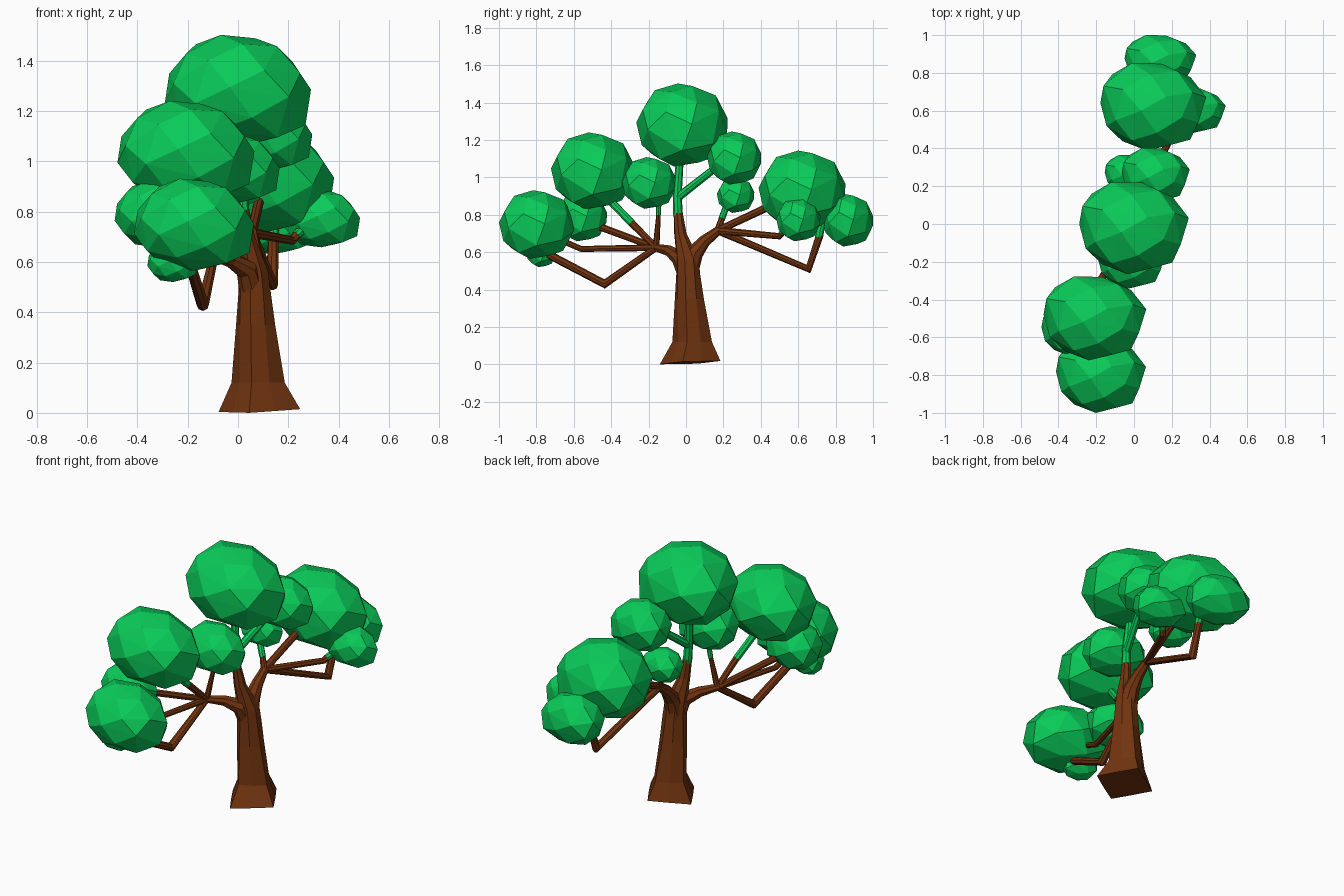
import bpy, bmesh, math
from mathutils import Vector

if "Cube" in bpy.data.objects:
    bpy.data.objects.remove(bpy.data.objects["Cube"])


def material(name, color):
    m = bpy.data.materials.new(name)
    m.diffuse_color = color
    m.use_nodes = True
    m.node_tree.nodes["Principled BSDF"].inputs["Base Color"].default_value = m.diffuse_color
    return m


BARK = material("bark", (0.17, 0.035, 0.005, 1))
LEAF = material("leaf", (0.003, 0.6, 0.1, 1))


def finish(bm, name, mat):
    bmesh.ops.recalc_face_normals(bm, faces=bm.faces[:])
    me = bpy.data.meshes.new(name)
    bm.to_mesh(me)
    bm.free()
    me.materials.append(mat)
    ob = bpy.data.objects.new(name, me)
    bpy.context.collection.objects.link(ob)
    return ob


def skin_rings(bm, rings):
    n = len(rings[0])
    for a, b in zip(rings, rings[1:]):
        for i in range(n):
            j = (i + 1) % n
            bm.faces.new((a[i], a[j], b[j], b[i]))
    bm.faces.new(rings[0])
    bm.faces.new(rings[-1])


def limb(name, path, mat=BARK, sides=8):
    """Tapered tube through (x, y, z, radius) points."""
    bm = bmesh.new()
    pts = [Vector(p[:3]) for p in path]
    d0 = (pts[1] - pts[0]).normalized()
    u = d0.orthogonal().normalized()
    prev, rings = d0, []
    for k, p in enumerate(pts):
        a = (p - pts[k - 1]).normalized() if k else d0
        b = (pts[k + 1] - p).normalized() if k < len(pts) - 1 else a
        d = (a + b).normalized()
        u = prev.rotation_difference(d) @ u
        v = d.cross(u)
        prev = d
        rings.append([bm.verts.new(p + path[k][3] * (
            math.cos(2 * math.pi * i / sides) * u + math.sin(2 * math.pi * i / sides) * v))
            for i in range(sides)])
    skin_rings(bm, rings)
    finish(bm, name, mat)


def clump_shape(count=32):
    """Shared leaf clump: spread points with soft bulges, fitted to a unit box."""
    bulges = [Vector(b).normalized() for b in (
        (.7, .7, -.25), (.8, -.25, -.6), (-.5, .6, -.5), (-.55, .7, .35))]
    pts = []
    for i in range(count):
        z = 1 - (2 * i + 1) / count
        r, t = math.sqrt(1 - z * z), i * 2.39996
        p = Vector((z, r * math.cos(t), r * math.sin(t)))
        pts.append(p * (1 + sum(.17 * max(0, p.dot(b)) ** 4 for b in bulges)))
    lo = [min(p[k] for p in pts) for k in range(3)]
    hi = [max(p[k] for p in pts) for k in range(3)]
    return [[2 * (p[k] - lo[k]) / (hi[k] - lo[k]) - 1 for k in range(3)] for p in pts]


SHAPE = clump_shape()


def foliage(name, centre, half):
    bm = bmesh.new()
    for p in SHAPE:
        bm.verts.new([centre[k] + half[k] * p[k] for k in range(3)])
    bmesh.ops.convex_hull(bm, input=bm.verts[:])
    finish(bm, name, LEAF)


# Trunk: square flared foot turning into an octagonal stem
bm = bmesh.new()
rings = []
for x, y, z, r, mid in [(.085, .022, 0, .167, .72), (.08, .033, .12, .109, .8),
                        (.07, .018, .35, .08, .92), (.066, .012, .48, .066, 1),
                        (.06, .008, .56, .062, 1), (.048, -.01, .63, .048, 1),
                        (.034, -.03, .7, .034, 1), (.02, -.042, .81, .025, 1)]:
    ring = []
    for i in range(8):
        a = math.radians(-104 + 45 * i)
        rr = r * (mid if i % 2 else 1)
        vx, vy = x + rr * math.cos(a), y + rr * math.sin(a)
        # the cut under the foot is slightly tilted
        ring.append(bm.verts.new((vx, vy, z if z else max(0, .045 * (vx + vy + .1)))))
    rings.append(ring)
skin_rings(bm, rings)
finish(bm, "trunk", BARK)

# Main forks
limb("left_fork", [(.06, .01, .48, .055), (.035, -.035, .57, .045), (-.03, -.09, .607, .03),
                   (-.1, -.165, .625, .02)])
limb("right_fork", [(.06, .01, .5, .058), (.06, .05, .6, .045), (.058, .1, .66, .033),
                    (.055, .175, .718, .023)])

# Branches: brown from the fork, green where they enter the foliage
A = (-.095, -.16, .624, .018)
B = (.055, .17, .715, .02)
limb("left_low_branch", [A, (-.14, -.435, .43, .025), (-.19, -.74, .59, .022)])
limb("left_mid_branch", [A, (-.2, -.56, .617, .016), (-.21, -.66, .66, .016)])
limb("left_outer_branch", [A, (-.3, -.5, .75, .02)])
limb("left_upper_branch", [A, (-.13, -.29, .755, .02)])
limb("left_upper_twig", [(-.13, -.29, .755, .021), (-.18, -.42, .89, .021)], LEAF)
limb("left_inner_branch", [A, (-.06, -.147, .8, .012)])
limb("left_inner_twig", [(-.06, -.147, .8, .014), (-.035, -.145, .93, .014)], LEAF)
limb("right_low_branch", [B, (.135, .655, .51, .025), (.14, .715, .69, .021)])
limb("right_low_twig", [(.14, .71, .68, .022), (.14, .73, .78, .022)], LEAF)
limb("right_mid_branch", [B, (.215, .5, .685, .018), (.235, .52, .71, .018)])
limb("right_mid_twig", [(.23, .515, .705, .019), (.28, .56, .75, .019)], LEAF)
limb("right_upper_branch", [B, (.09, .5, .87, .021)])
limb("right_inner_branch", [B, (.03, .19, .775, .016)])
limb("right_inner_twig", [(.03, .19, .775, .018), (-.02, .225, .87, .018)], LEAF)
limb("centre_stem", [(.02, -.042, .79, .026), (.015, -.047, .9, .024), (0, -.03, 1.14, .02)], LEAF)
limb("centre_side_stem", [(.015, -.047, .89, .023), (.09, .17, 1.06, .02)], LEAF)

# Foliage clumps: centre, half size
clumps = {
    "top": ((0, -.022, 1.28), (.29, .244, .222)),
    "left_upper": ((-.207, -.5, 1.035), (.272, .222, .205)),
    "left_lower": ((-.175, -.8, .748), (.238, .2, .183)),
    "left_behind": ((-.325, -.56, .79), (.165, .137, .132)),
    "left_small": ((-.26, -.775, .6), (.1, .08, .08)),
    "left_inner": ((-.013, -.198, .97), (.178, .145, .138)),
    "right_inner": ((.115, .257, 1.103), (.18, .145, .142)),
    "right_small": ((-.03, .265, .905), (.125, .1, .095)),
    "right_upper": ((.102, .62, .93), (.28, .232, .213)),
    "right_outer": ((.14, .865, .77), (.19, .135, .14)),
    "right_front": ((.33, .6, .773), (.155, .118, .115)),
}
for key, (c, h) in clumps.items():
    foliage("foliage_" + key, c, h)
